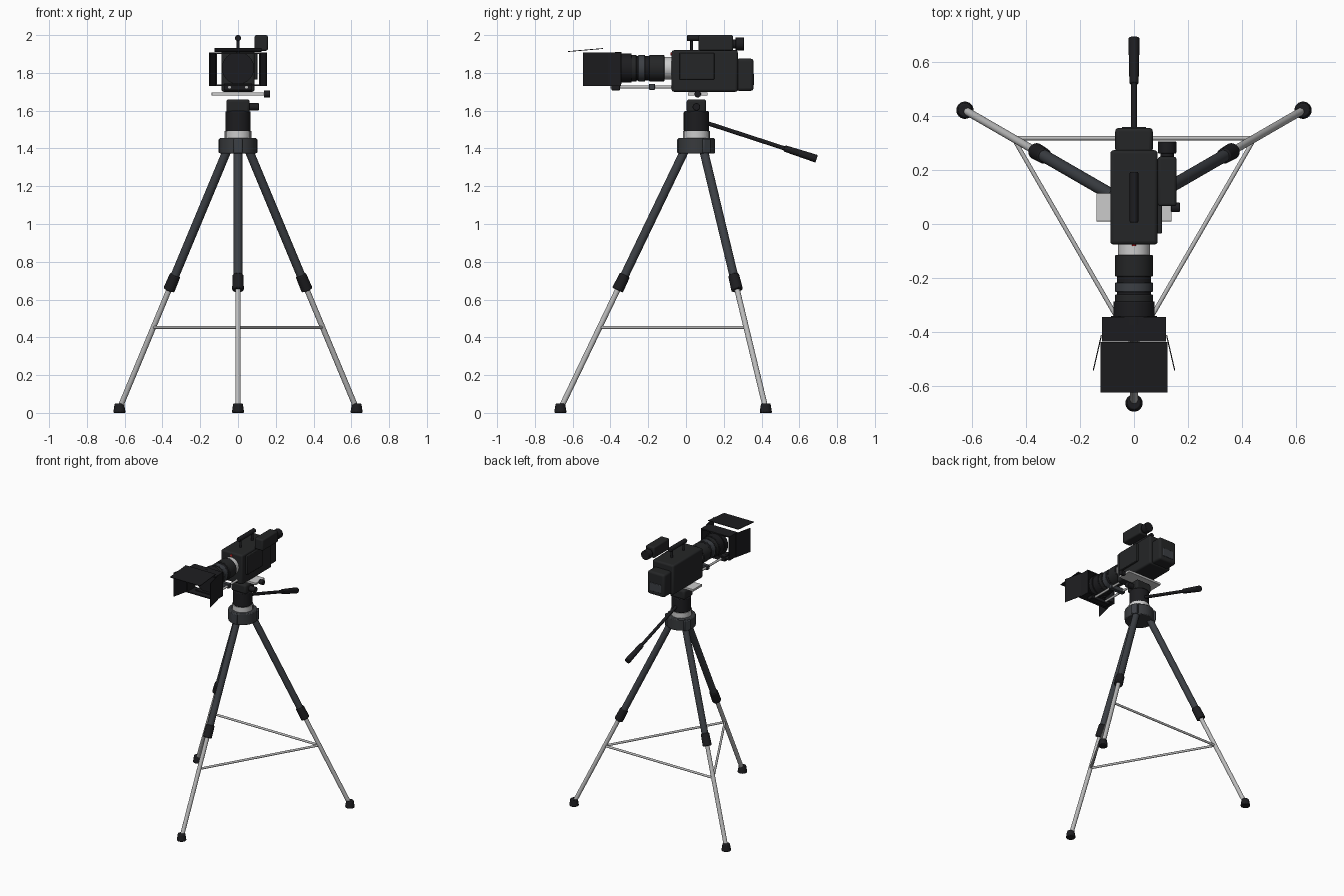
import bpy, math
from mathutils import Vector, Matrix

if "Cube" in bpy.data.objects:
    bpy.data.objects.remove(bpy.data.objects["Cube"])


def mat(name, r, g, b):
    m = bpy.data.materials.new(name)
    m.diffuse_color = (r, g, b, 1)
    m.use_nodes = True
    m.node_tree.nodes["Principled BSDF"].inputs["Base Color"].default_value = m.diffuse_color
    return m


BLACK = mat("black", .012, .012, .014)
BODY = mat("body_black", .018, .019, .02)
CHAR = mat("charcoal", .045, .05, .058)
GREY = mat("crown_grey", .04, .043, .047)
SILVER = mat("silver", .5, .5, .5)
WHITE = mat("bright_metal", .65, .66, .67)
RED = mat("red", .7, .02, .02)


def finish(o, name, m, bevel=0, seg=2):
    o.name = name
    o.data.name = name
    o.data.materials.append(m)
    bpy.context.view_layer.objects.active = o
    if bevel:
        b = o.modifiers.new("bevel", 'BEVEL')
        b.width, b.segments, b.limit_method = bevel, seg, 'ANGLE'
    bpy.ops.object.shade_smooth_by_angle(angle=math.radians(35))
    return o


def box(name, x, y, z, m, bevel=0, seg=2):
    """Box from (min, max) ranges."""
    c = [(a[0] + a[1]) / 2 for a in (x, y, z)]
    bpy.ops.mesh.primitive_cube_add(size=1, location=c)
    o = bpy.context.object
    o.data.transform(Matrix.Diagonal([a[1] - a[0] for a in (x, y, z)] + [1]))
    return finish(o, name, m, bevel, seg)


def rod(name, a, b, r0, m, r1=None, n=24, bevel=0):
    """Cylinder or cone between two points."""
    a, b = Vector(a), Vector(b)
    d = b - a
    bpy.ops.mesh.primitive_cone_add(vertices=n, radius1=r0, radius2=r0 if r1 is None else r1,
                                    depth=d.length, location=(a + b) / 2)
    o = bpy.context.object
    o.rotation_euler = d.to_track_quat('Z', 'Y').to_euler()
    return finish(o, name, m, bevel)


CY = .06      # tripod axis
HY = .055     # head axis
ANGLES = [math.radians(a) for a in (30, 150, 270)]


def leg_pt(a, z):
    r = .735 - .481 * z
    return Vector((r * math.cos(a), CY + r * math.sin(a), z))


# tripod legs, feet, spreader
for i, a in enumerate(ANGLES):
    rod(f"upper_leg_{i}", leg_pt(a, 1.41), leg_pt(a, .69), .023, CHAR)
    rod(f"lower_leg_{i}", leg_pt(a, .70), leg_pt(a, .02), .0145, SILVER)
    rod(f"leg_lock_{i}", leg_pt(a, .65), leg_pt(a, .73), .031, BLACK, .029, bevel=.005)
    f = leg_pt(a, 0)
    f = Vector((math.cos(a) * .725, CY + math.sin(a) * .725, 0))
    rod(f"foot_{i}", f, f + Vector((0, 0, .05)), .033, BLACK, .025, bevel=.005)
    rod(f"spreader_{i}", leg_pt(a, .452), leg_pt(ANGLES[(i + 1) % 3], .452), .008, SILVER, n=12)
    # crown lug over each leg
    o = box(f"leg_lug_{i}", (-.03, .03), (-.023, .023), (-.041, .035), CHAR, .005)
    o.location = (.077 * math.cos(a), CY + .077 * math.sin(a), 1.413)
    o.rotation_euler.z = a

# crown and pan head
rod("crown", (0, HY, 1.372), (0, HY, 1.455), .098, GREY, n=48, bevel=.006)
ring = rod("knurled_ring", (0, HY, 1.453), (0, HY, 1.492), .072, WHITE, n=64)
for v in ring.data.vertices:
    k = round(math.atan2(v.co.y, v.co.x) / (2 * math.pi / 64))
    if k % 2:
        v.co.x *= .95
        v.co.y *= .95
rod("head_base", (0, HY, 1.49), (0, HY, 1.597), .067, BLACK, n=48, bevel=.006)
box("head_tilt_block", (-.062, .062), (HY - .052, HY + .052), (1.59, 1.66), BODY, .014, 3)
rod("tilt_knob", (.06, HY, 1.62), (.11, HY, 1.62), .02, BLACK, bevel=.003)
box("quick_plate", (-.14, .14), (.01, .115), (1.68, 1.696), WHITE, .002)
rod("plate_lever", (.10, .062, 1.688), (.155, .062, 1.688), .006, SILVER, n=12)
rod("plate_knob", (.137, .062, 1.688), (.17, .062, 1.688), .018, BLACK, bevel=.003)

# pan handle
p0, p1 = Vector((0, .10, 1.538)), Vector((0, .692, 1.345))
rod("pan_handle_rod", p0, p0.lerp(p1, .8), .011, BLACK, n=16)
rod("pan_handle_grip", p0.lerp(p1, .71), p1, .017, BLACK, .021, bevel=.005)

# camera body
box("camera_body", (-.088, .088), (-.076, .274), (1.70, 1.92), BODY, .012, 3)
box("side_door", (.08, .104), (-.035, .15), (1.765, 1.905), BODY, .004)
box("battery", (-.07, .07), (.265, .357), (1.705, 1.875), BODY, .014, 3)
box("battery_label", (-.045, .045), (.35, .36), (1.735, 1.795), CHAR, .002)
rod("tally_light", (0, -.07, 1.9), (0, -.081, 1.9), .008, RED, n=12)

# viewfinder
box("viewfinder", (.088, .158), (.066, .25), (1.917, 2.0), BODY, .01, 3)
rod("eyepiece_tube", (.123, .24, 1.953), (.123, .27, 1.953), .025, BLACK)
rod("eyepiece", (.123, .262, 1.953), (.123, .307, 1.953), .034, BLACK, bevel=.003)

# top handle
rod("top_handle", (0, .005, 1.984), (0, .193, 1.984), .016, BLACK, bevel=.004)
for y in (.03, .168):
    rod("handle_post", (0, y, 1.91), (0, y, 1.984), .008, BLACK, n=12)

# lens barrel sections: y start, y end, radius, material
LZ = 1.825
for name, a, b, r, m in [
    ("lens_mount", -.07, -.117, .06, WHITE),
    ("lens_rear_ring", -.115, -.195, .07, BODY),
    ("lens_core", -.19, -.30, .064, BLACK),
    ("lens_zoom_ring", -.217, -.253, .07, CHAR),
    ("lens_focus_ring", -.262, -.292, .07, BODY),
    ("lens_front_ring", -.288, -.35, .077, BLACK),
]:
    rod(name, (0, a, LZ), (0, b, LZ), r, m, n=48, bevel=.003)
rod("lens_hood_ring", (0, -.342, LZ), (0, -.375, LZ), .085, BLACK, n=48)

# matte box: open four-wall frame
Y, ZB, ZT, W, T = (-.437, -.345), 1.73, 1.908, .118, .008
for s, side in ((-1, "left"), (1, "right")):
    box(f"matte_box_{side}_wall", sorted((s * W, s * (W - T))), Y, (ZB, ZT), BLACK)
    # side flap opening outward
    o = box(f"matte_flap_{side}", (-.002, .002), (-.135, 0), (ZB, ZT), BLACK)
    o.data.transform(Matrix.Translation((0, -.0675, 0)))
    o.location = (s * .121, -.413, (ZB + ZT) / 2)
    o.rotation_euler.z = s * math.radians(13)
box("matte_box_top", (-W, W), Y, (ZT - T, ZT), BLACK)
box("matte_box_bottom", (-W, W), Y, (ZB, ZB + T), BLACK)
flap = box("matte_flap_top", (-.124, .124), (-.094, .094), (-.002, .002), BLACK)
flap.location = (0, -.532, 1.921)
flap.rotation_euler.x = math.radians(5)

# support rods
for x in (-.045, .045):
    rod("support_rod", (x, -.40, 1.725), (x, -.04, 1.725), .008, SILVER, n=16)
box("rod_bracket_front", (-.075, .075), (-.395, -.35), (1.708, 1.745), BLACK, .003)
box("rod_bracket_mid", (-.06, .06), (-.195, -.165), (1.71, 1.742), CHAR, .003)
